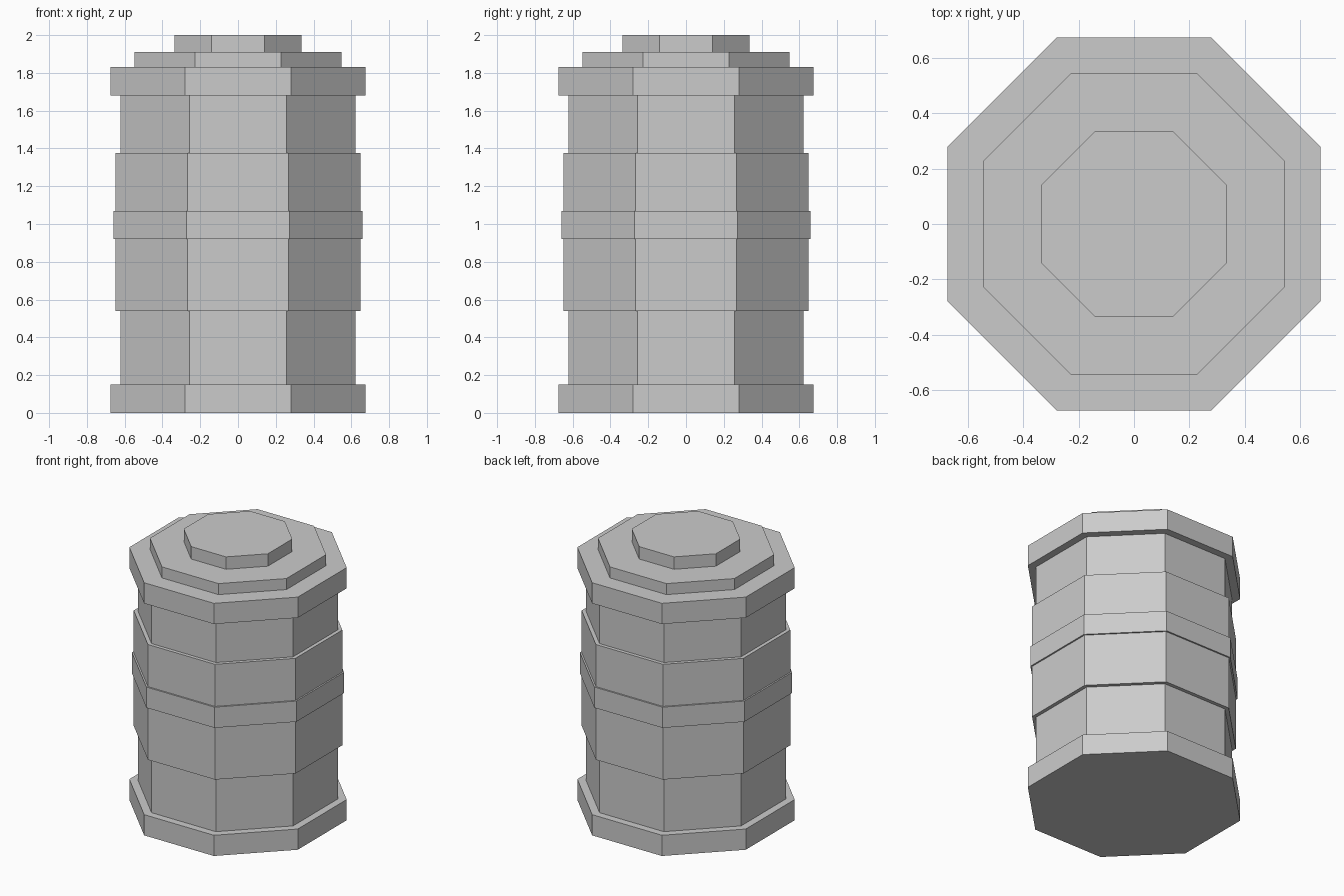
import bpy, math

if "Cube" in bpy.data.objects:
    bpy.data.objects.remove(bpy.data.objects["Cube"])

grey = bpy.data.materials.new("light grey")
grey.diffuse_color = (0.6, 0.6, 0.6, 1.0)
grey.use_nodes = True
grey.node_tree.nodes["Principled BSDF"].inputs["Base Color"].default_value = grey.diffuse_color


def octagon_tier(name, z0, z1, apothem):
    """Flat-sided octagonal prism with a side facing the front."""
    bpy.ops.mesh.primitive_cylinder_add(
        vertices=8, radius=apothem / math.cos(math.pi / 8),
        depth=z1 - z0, location=(0, 0, (z0 + z1) / 2),
        rotation=(0, 0, math.pi / 8))
    ob = bpy.context.object
    ob.name = name
    ob.data.materials.append(grey)
    bpy.ops.object.transform_apply(location=True, rotation=True, scale=True)


# Stacked tiers of the barrel: name, top height, half width across flats
tiers = [
    ("bottom_rim", 0.15, 0.675),
    ("lower_body", 0.54, 0.622),
    ("lower_belly", 0.92, 0.648),
    ("middle_band", 1.07, 0.659),
    ("upper_belly", 1.375, 0.648),
    ("upper_body", 1.68, 0.622),
    ("top_rim", 1.83, 0.675),
    ("lid", 1.91, 0.547),
    ("lid_knob", 2.0, 0.337),
]
z = 0.0
for name, top, half in tiers:
    octagon_tier(name, z, top, half)
    z = top
